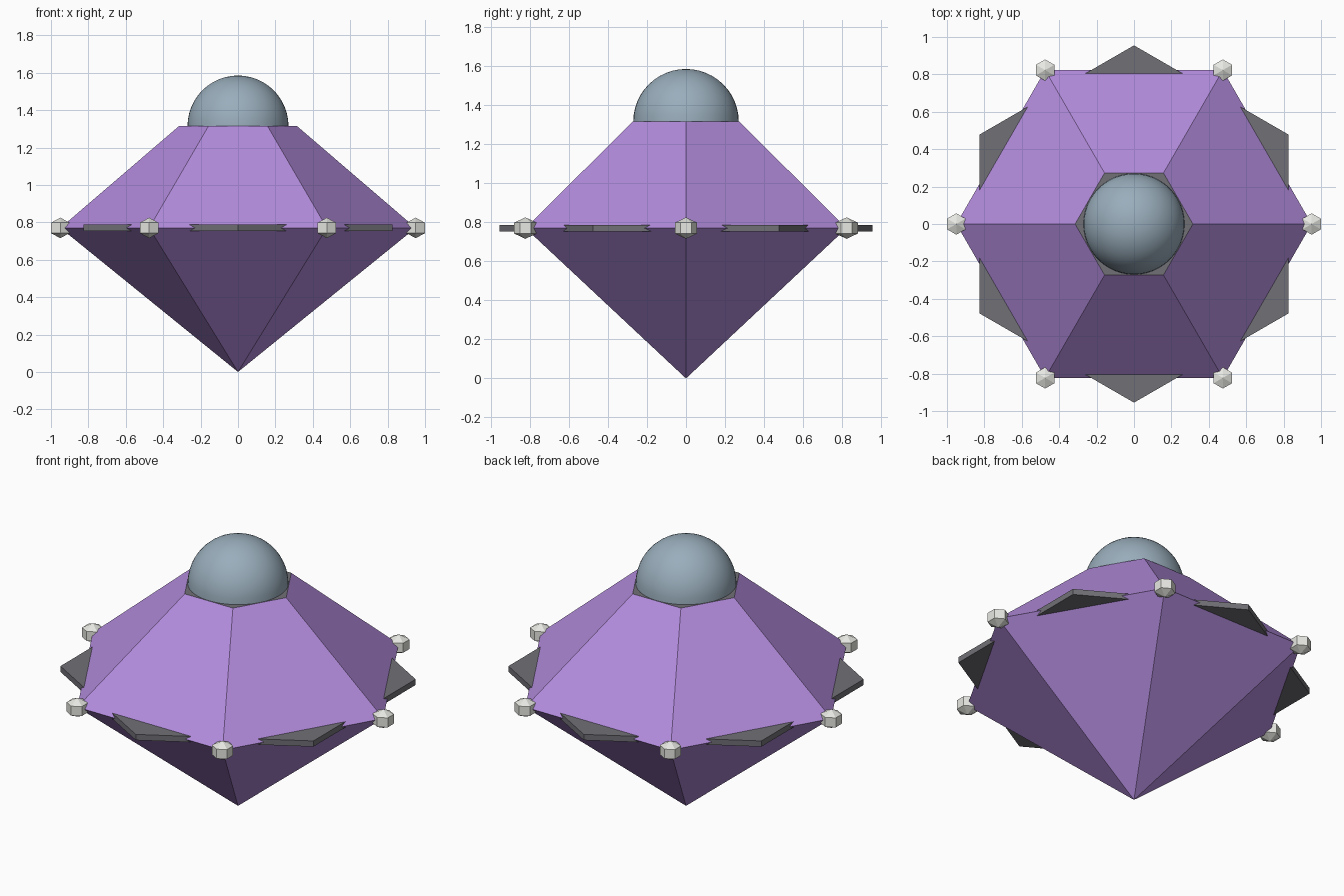
import bpy, bmesh, math

if "Cube" in bpy.data.objects:
    bpy.data.objects.remove(bpy.data.objects["Cube"])

WAIST, TOP = 0.77, 1.315


def material(name, rgb):
    m = bpy.data.materials.new(name)
    m.diffuse_color = (*rgb, 1)
    m.use_nodes = True
    m.node_tree.nodes["Principled BSDF"].inputs["Base Color"].default_value = m.diffuse_color
    return m


purple = material("purple_shell", (0.45, 0.26, 0.72))
dark = material("dark_grey", (0.16, 0.16, 0.18))
glass = material("blue_grey_glass", (0.32, 0.42, 0.50))
pale = material("pale_lamp", (0.80, 0.80, 0.76))


def hex_lathe(name, profile, mat, turn=0.0, location=(0, 0, 0)):
    """Six-sided solid from (radius, z) rings; radius 0 makes a point."""
    bm = bmesh.new()
    rings = []
    for r, z in profile:
        count = 6 if r > 0 else 1
        rings.append([bm.verts.new((r * math.cos(turn + k * math.pi / 3),
                                    r * math.sin(turn + k * math.pi / 3), z))
                      for k in range(count)])
    for a, b in zip(rings, rings[1:]):
        for k in range(6):
            n = (k + 1) % 6
            quad = [a[k % len(a)], a[n % len(a)], b[n % len(b)], b[k % len(b)]]
            bm.faces.new(list(dict.fromkeys(quad)))
    for ring in (rings[0], rings[-1]):
        if len(ring) == 6:
            bm.faces.new(ring)
    bmesh.ops.recalc_face_normals(bm, faces=bm.faces)
    mesh = bpy.data.meshes.new(name)
    bm.to_mesh(mesh)
    bm.free()
    mesh.materials.append(mat)
    obj = bpy.data.objects.new(name, mesh)
    obj.location = location
    bpy.context.collection.objects.link(obj)
    return obj


# Faceted hull with a dark deck on top
hull = hex_lathe("hull", [(0, 0), (0.95, WAIST), (0.315, TOP)], purple)
hull.data.materials.append(dark)
for face in hull.data.polygons:
    if face.normal.z > 0.99:
        face.material_index = 1

# Thin plate turned half a side, so its corners show as six fins
hex_lathe("fin_plate", [(0.955, WAIST - 0.017), (0.955, WAIST + 0.017)], dark, math.pi / 6)

# Lamps on the waist corners
for i in range(6):
    a = i * math.pi / 3
    hex_lathe(f"lamp_{i + 1}",
              [(0, -0.055), (0.057, -0.028), (0.057, 0.028), (0, 0.055)], pale,
              math.pi / 6, (0.95 * math.cos(a), 0.95 * math.sin(a), WAIST))

# Smooth half-sphere cockpit dome
bpy.ops.mesh.primitive_uv_sphere_add(segments=48, ring_count=24, radius=0.27,
                                     location=(0, 0, TOP))
dome = bpy.context.object
dome.name = "cockpit_dome"
bm = bmesh.new()
bm.from_mesh(dome.data)
bmesh.ops.delete(bm, geom=[v for v in bm.verts if v.co.z < -0.001], context='VERTS')
bm.to_mesh(dome.data)
bm.free()
dome.data.materials.append(glass)
bpy.ops.object.shade_smooth_by_angle()
